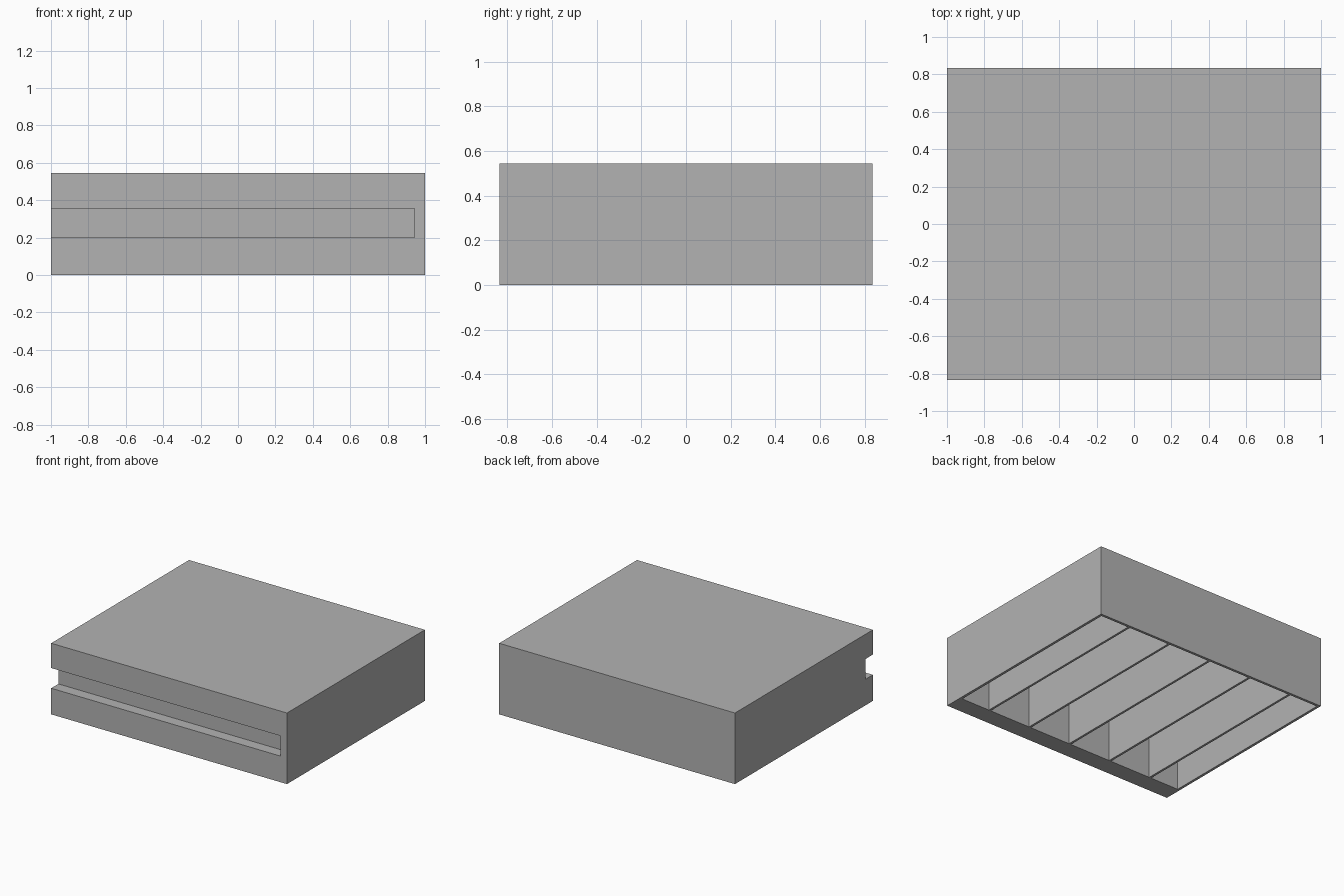
import bpy
import bmesh
from mathutils import Matrix, Vector

cube = bpy.data.objects.get("Cube")
if cube:
    bpy.data.objects.remove(cube, do_unlink=True)

HALF_X, HALF_Y, HEIGHT = 1.0, 0.835, 0.545
WALL = 0.02           # side, back and top thickness
FRONT_WALL = 0.14     # thick front that holds the groove
RIB, RIB_STEP, RIB_COUNT = 0.017, 0.365, 5

grey = bpy.data.materials.new("plain grey")
grey.use_nodes = True
colour = (0.45, 0.45, 0.45, 1)
grey.diffuse_color = colour
grey.node_tree.nodes["Principled BSDF"].inputs["Base Color"].default_value = colour


def make_boxes(name, boxes):
    """One object made of boxes, each given by its low and high corner."""
    bm = bmesh.new()
    for low, high in boxes:
        low, high = Vector(low), Vector(high)
        matrix = Matrix.Translation((low + high) / 2) @ Matrix.Diagonal((*(high - low), 1))
        bmesh.ops.create_cube(bm, size=1, matrix=matrix)
    mesh = bpy.data.meshes.new(name)
    bm.to_mesh(mesh)
    bm.free()
    mesh.materials.append(grey)
    obj = bpy.data.objects.new(name, mesh)
    bpy.context.collection.objects.link(obj)
    return obj


def cut(body, cutter):
    """Subtract the cutter from the body and remove it."""
    cutter.hide_render = True
    mod = body.modifiers.new(cutter.name, 'BOOLEAN')
    mod.operation = 'DIFFERENCE'
    mod.solver = 'EXACT'
    mod.object = cutter
    bpy.context.view_layer.objects.active = body
    bpy.ops.object.modifier_apply(modifier=mod.name)
    bpy.data.objects.remove(cutter, do_unlink=True)


# Main block
body = make_boxes("box_body", [((-HALF_X, -HALF_Y, 0), (HALF_X, HALF_Y, HEIGHT))])

# Hollow bays underneath, leaving the ribs between them
ribs = [(i - (RIB_COUNT - 1) / 2) * RIB_STEP for i in range(RIB_COUNT)]
starts = [-HALF_X + WALL] + [x + RIB / 2 for x in ribs]
ends = [x - RIB / 2 for x in ribs] + [HALF_X - WALL]
bays = [((a, -HALF_Y + FRONT_WALL, -0.1), (b, HALF_Y - WALL, HEIGHT - WALL))
        for a, b in zip(starts, ends)]
cut(body, make_boxes("bay_cutter", bays))

# Front groove, open at one end
groove = ((-HALF_X - 0.1, -HALF_Y - 0.1, 0.2), (0.945, -HALF_Y + 0.087, 0.355))
cut(body, make_boxes("groove_cutter", [groove]))
